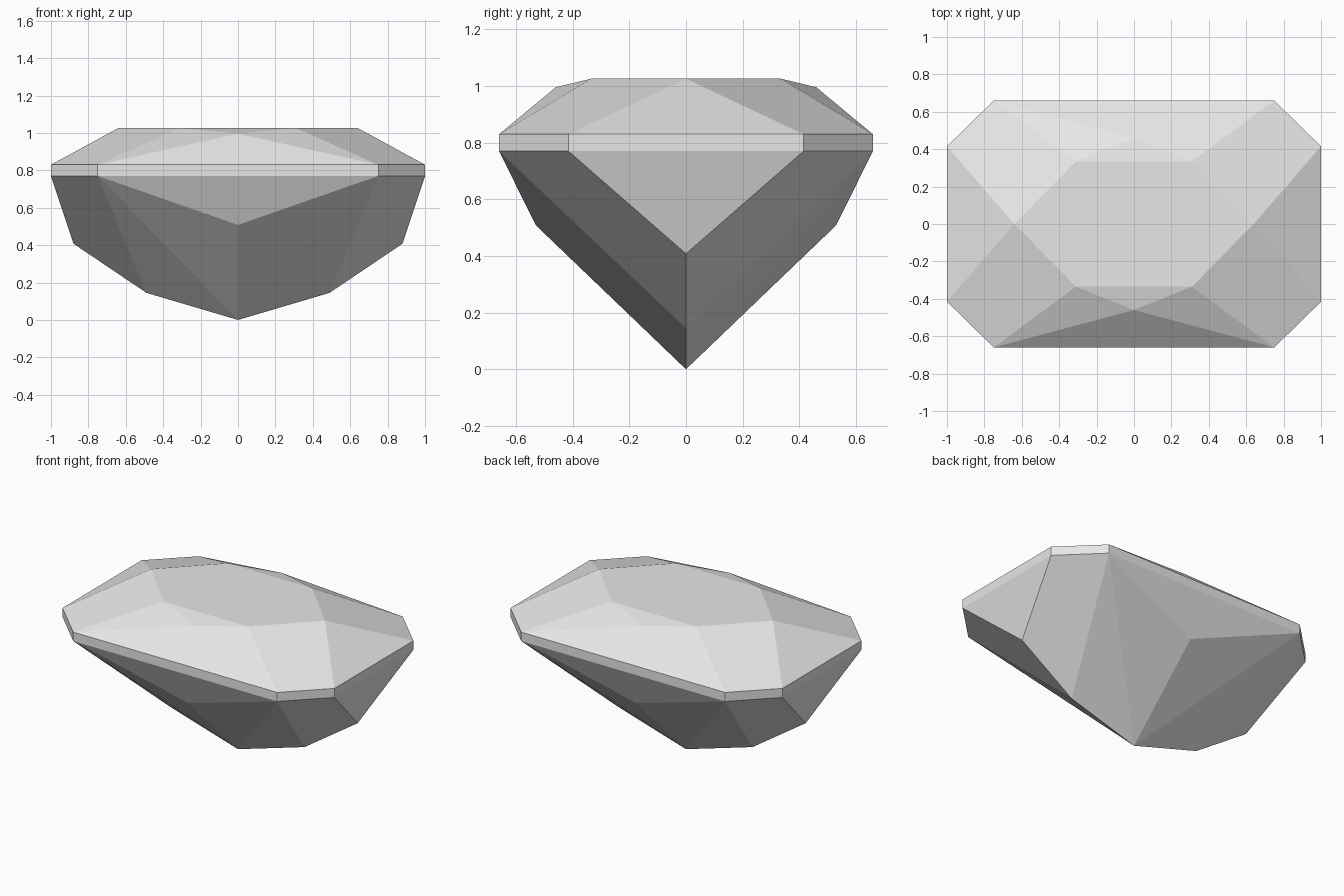
import bpy
import bmesh
from mathutils import Vector

# Remove the default cube
default = bpy.data.objects.get("Cube")
if default:
    bpy.data.objects.remove(default, do_unlink=True)

# Single stone colour
stone = bpy.data.materials.new("pale_grey_stone")
stone.use_nodes = True
GREY = (0.8, 0.8, 0.8, 1.0)
stone.diffuse_color = GREY
stone.node_tree.nodes["Principled BSDF"].inputs["Base Color"].default_value = GREY

# Heights of the main levels
TABLE, GIRDLE_TOP, GIRDLE_LOW = 1.026, 0.83, 0.77

# Corner points of one quarter of the gem (+x, +y)
table_mid = (0, 0, TABLE)
table_side = (0, 0.335, TABLE)
table_corner = (0.31, 0.335, TABLE)
table_end = (0.64, 0, TABLE)
crown_peak = (0, 0.46, 0.996)
belly_side = (0, 0.53, 0.508)
belly_end = (0.88, 0, 0.408)
belly_low = (0.49, 0, 0.145)
tip = (0, 0, 0)


def girdle(z):
    """Quarter outline of the girdle, from the long side to the short end."""
    return [(0, 0.66, z), (0.75, 0.66, z), (1, 0.415, z), (1, 0, z)]


top, low = girdle(GIRDLE_TOP), girdle(GIRDLE_LOW)

# Crown facets
crown = [
    (table_mid, table_side, table_corner, table_end),
    (table_side, crown_peak, table_corner),
    (crown_peak, top[1], table_corner),
    (crown_peak, top[0], top[1]),
    (table_corner, top[1], top[2], table_end),
    (table_end, top[2], top[3]),
]
# Girdle band
band = [(top[i], low[i], low[i + 1], top[i + 1]) for i in range(3)]
# Pavilion facets
pavilion = [
    (low[0], belly_side, low[1]),
    (belly_side, tip, low[1]),
    (tip, belly_low, low[1]),
    (belly_low, belly_end, low[2], low[1]),
    (belly_end, low[3], low[2]),
]

# Mirror the quarter to all four sides, weld and join the flat halves
bm = bmesh.new()
for sx in (1, -1):
    for sy in (1, -1):
        for facet in crown + band + pavilion:
            bm.faces.new([bm.verts.new(Vector((x * sx, y * sy, z))) for x, y, z in facet])
bmesh.ops.remove_doubles(bm, verts=bm.verts[:], dist=0.0005)
bmesh.ops.dissolve_limit(bm, angle_limit=0.01, verts=bm.verts[:], edges=bm.edges[:])
bmesh.ops.recalc_face_normals(bm, faces=bm.faces[:])

mesh = bpy.data.meshes.new("cut_gem")
bm.to_mesh(mesh)
bm.free()
mesh.materials.append(stone)
gem = bpy.data.objects.new("cut_gem", mesh)
bpy.context.collection.objects.link(gem)
